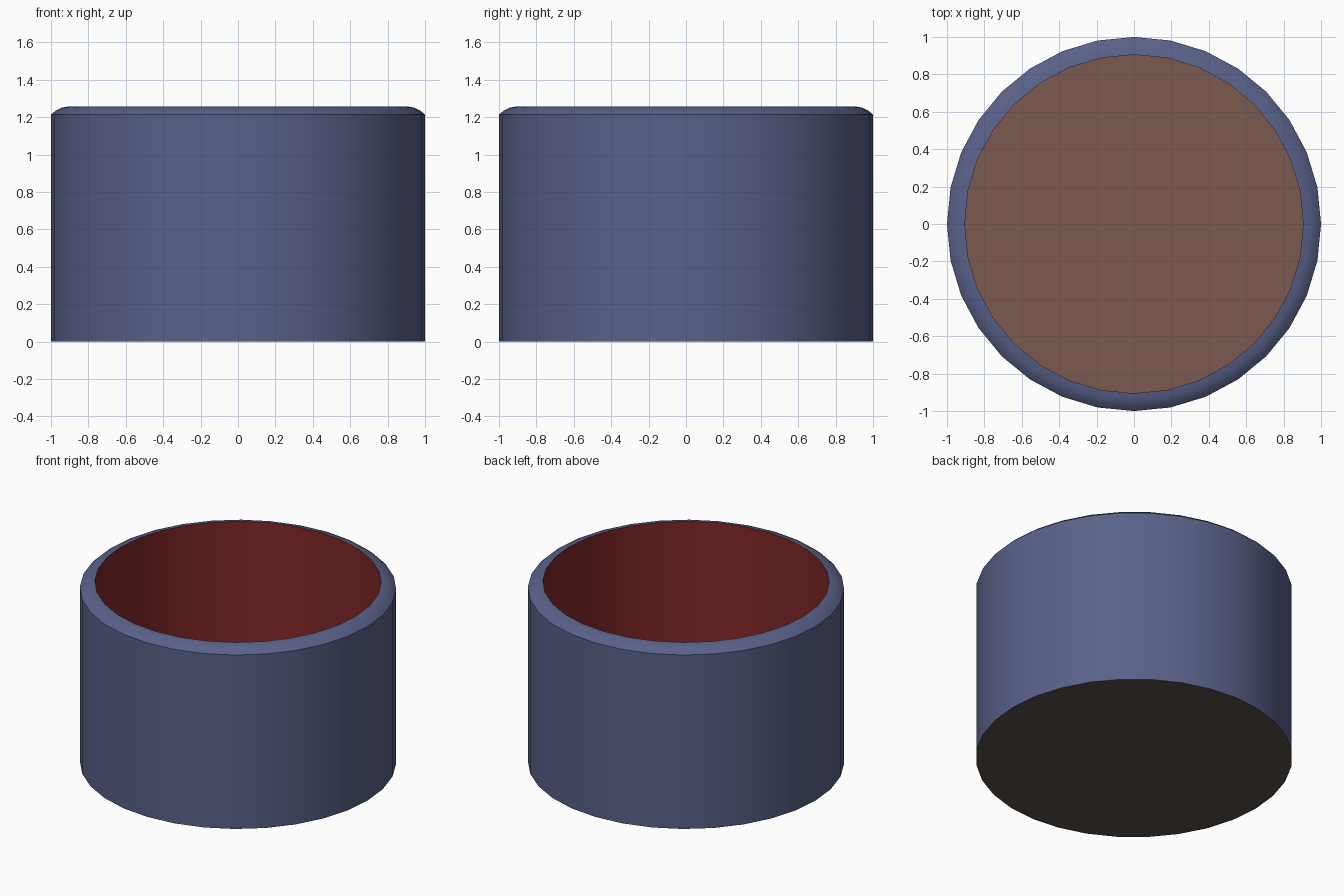
import bpy
import bmesh
import math

if "Cube" in bpy.data.objects:
    bpy.data.objects.remove(bpy.data.objects["Cube"])

SIDES = 32


def material(name, rgb):
    m = bpy.data.materials.new(name)
    m.diffuse_color = (*rgb, 1)
    m.use_nodes = True
    m.node_tree.nodes["Principled BSDF"].inputs["Base Color"].default_value = m.diffuse_color
    return m


def finish(name, bm, mat):
    me = bpy.data.meshes.new(name)
    bm.to_mesh(me)
    bm.free()
    me.materials.append(mat)
    ob = bpy.data.objects.new(name, me)
    bpy.context.collection.objects.link(ob)
    return ob


def ring(bm, r, z):
    return [bm.verts.new((r * math.cos(math.tau * i / SIDES),
                          r * math.sin(math.tau * i / SIDES), z)) for i in range(SIDES)]


def lathe(name, profile, mat):
    """Revolve (radius, height) points, outward when listed upward."""
    bm = bmesh.new()
    rings = [ring(bm, r, z) for r, z in profile]
    for a, b in zip(rings, rings[1:]):
        for i in range(SIDES):
            j = (i + 1) % SIDES
            bm.faces.new((a[i], a[j], b[j], b[i])).smooth = True
    return finish(name, bm, mat)


def disc(name, r, z, mat, down=False):
    bm = bmesh.new()
    verts = ring(bm, r, z)
    bm.faces.new(verts[::-1] if down else verts)
    return finish(name, bm, mat)


blue = material("blue", (0.10, 0.12, 0.25))
red = material("red", (0.22, 0.02, 0.02))
brown = material("brown", (0.20, 0.10, 0.08))
dark = material("dark_brown", (0.10, 0.08, 0.07))

# Outer wall and rounded rim
lathe("outer_wall", [(1, 0), (1, 1.213)], blue)
lathe("rim", [(1, 1.213), (0.975, 1.235), (0.945, 1.25), (0.905, 1.257)], blue)

# Inner wall, floor and underside
lathe("inner_wall", [(0.905, 1.257), (0.905, 0.1)], red)
disc("floor", 0.905, 0.1, brown)
disc("underside", 1, 0, dark, down=True)
